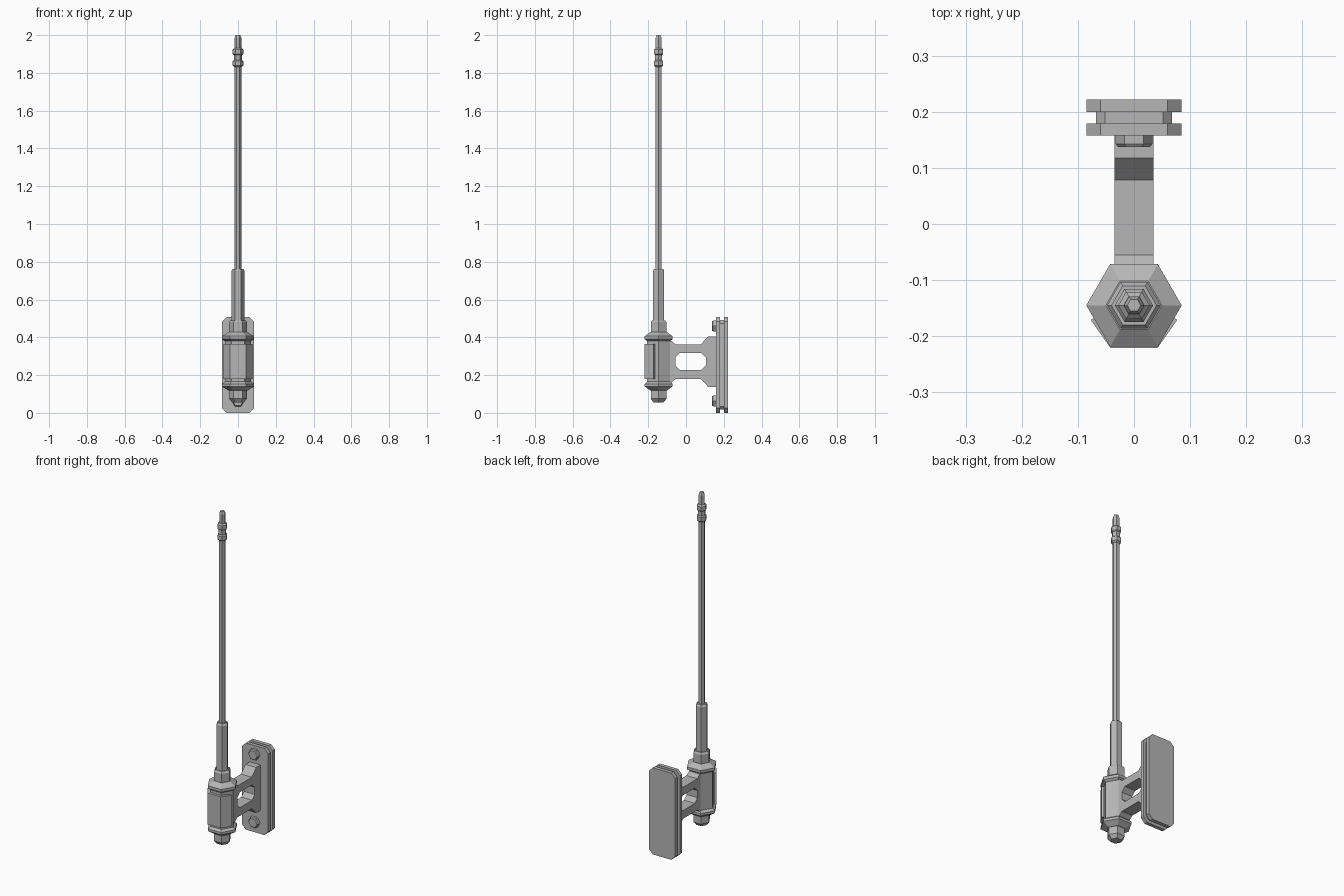
import bpy, bmesh
from math import cos, sin, tau
from mathutils import Vector

cube = bpy.data.objects.get("Cube")
if cube:
    bpy.data.objects.remove(cube, do_unlink=True)

grey = bpy.data.materials.new("metal grey")
grey.use_nodes = True
COLOUR = (0.47, 0.47, 0.47, 1)
grey.diffuse_color = COLOUR
for node in grey.node_tree.nodes:
    if node.type == 'BSDF_PRINCIPLED':
        node.inputs["Base Color"].default_value = COLOUR

MAST_Y = -0.145


def finish(name, bm):
    bmesh.ops.recalc_face_normals(bm, faces=bm.faces)
    mesh = bpy.data.meshes.new(name)
    bm.to_mesh(mesh)
    bm.free()
    mesh.materials.append(grey)
    obj = bpy.data.objects.new(name, mesh)
    bpy.context.collection.objects.link(obj)
    return obj


def hex_lathe(name, profile, place):
    """Six-sided solid from (radius, height) pairs; place maps local to world."""
    bm = bmesh.new()
    rings = [[bm.verts.new(place(r * cos(tau * i / 6), r * sin(tau * i / 6), h))
              for i in range(6)] for r, h in profile]
    for low, high in zip(rings, rings[1:]):
        for i in range(6):
            j = (i + 1) % 6
            bm.faces.new((low[i], low[j], high[j], high[i]))
    bm.faces.new(rings[0])
    bm.faces.new(rings[-1])
    return finish(name, bm)


def extrude(name, outline, direction):
    """Flat outline pushed along a direction."""
    bm = bmesh.new()
    face = bm.faces.new([bm.verts.new(p) for p in outline])
    new = bmesh.ops.extrude_face_region(bm, geom=[face])["geom"]
    verts = [v for v in new if isinstance(v, bmesh.types.BMVert)]
    bmesh.ops.translate(bm, verts=verts, vec=Vector(direction))
    return finish(name, bm)


def chamfered(u0, u1, v0, v1, c):
    return [(u0 + c, v0), (u1 - c, v0), (u1, v0 + c), (u1, v1 - c),
            (u1 - c, v1), (u0 + c, v1), (u0, v1 - c), (u0, v0 + c)]


def on_mast(x, y, h):
    return (x, y + MAST_Y, h)


# Hexagonal parts stacked along the mast
hex_lathe("bottom_nut", [(0.03, 0.055), (0.048, 0.075), (0.048, 0.122)], on_mast)
hex_lathe("bottom_flange", [(0.05, 0.118), (0.085, 0.14), (0.085, 0.154),
                            (0.07, 0.165)], on_mast)
hex_lathe("housing", [(0.07, 0.15), (0.07, 0.395)], on_mast)
hex_lathe("top_flange", [(0.07, 0.38), (0.085, 0.39), (0.085, 0.406),
                         (0.05, 0.428)], on_mast)
hex_lathe("top_nut", [(0.048, 0.42), (0.048, 0.48), (0.04, 0.49)], on_mast)
hex_lathe("mast_sleeve", [(0.034, 0.485), (0.034, 0.753), (0.027, 0.763)], on_mast)
hex_lathe("mast_rod", [(0.0185, 0.755), (0.0185, 1.85)], on_mast)
for name, z in (("lower_collar", 1.85), ("upper_collar", 1.912)):
    hex_lathe(name, [(0.0185, z - 0.02), (0.028, z - 0.012),
                     (0.028, z + 0.012), (0.0185, z + 0.02)], on_mast)
hex_lathe("collar_neck", [(0.022, 1.86), (0.022, 1.905)], on_mast)
hex_lathe("mast_tip", [(0.018, 1.85), (0.018, 1.985), (0.012, 2.0)], on_mast)

# Cladding wrapped round the three front faces of the housing
half = [(0.042, -0.221), (0.077, -0.171), (0.066, -0.164), (0.035, -0.204)]
outer, inner = half[:2], half[2:]
wrap = outer + inner + [(-x, y) for x, y in reversed(half)]
extrude("front_cladding", [(x, y, 0.18) for x, y in wrap], (0, 0, 0.184))

# Bracket arm: upper profile mirrored to make the lower half, with a cut window
MID = 0.271
top = [(-0.11, 0.11), (-0.078, 0.11), (-0.055, 0.092),
       (0.078, 0.092), (0.118, 0.133), (0.16, 0.133)]
side = [(y, MID + d) for y, d in top] + [(y, MID - d) for y, d in reversed(top)]
W = 0.035
bracket = extrude("bracket_arm", [(-W, y, z) for y, z in side], (2 * W, 0, 0))
window = chamfered(-0.056, 0.105, 0.227, 0.317, 0.024)
cutter = extrude("window_cutter", [(-0.1, y, z) for y, z in window], (0.2, 0, 0))
cutter.hide_render = True
cutter.hide_viewport = True
cutter.display_type = 'WIRE'
cut = bracket.modifiers.new("window", 'BOOLEAN')
cut.operation = 'DIFFERENCE'
cut.solver = 'EXACT'
cut.object = cutter

# Wall plate of three layers, the middle one recessed
for name, y, depth, inset in (("front_plate", 0.158, 0.021, 0),
                              ("plate_spacer", 0.178, 0.023, 0.017),
                              ("back_plate", 0.2, 0.022, 0)):
    shape = chamfered(-0.085 + inset, 0.085 - inset, inset, 0.508 - inset,
                      0.025 - inset * 0.5)
    extrude(name, [(x, y, z) for x, z in shape], (0, depth, 0))

# Plate bolts
for name, z in (("lower_bolt", 0.063), ("upper_bolt", 0.46)):
    hex_lathe(name, [(0.033, 0.165), (0.033, 0.143), (0.028, 0.137)],
              lambda x, v, h, z=z: (x, h, v + z))
